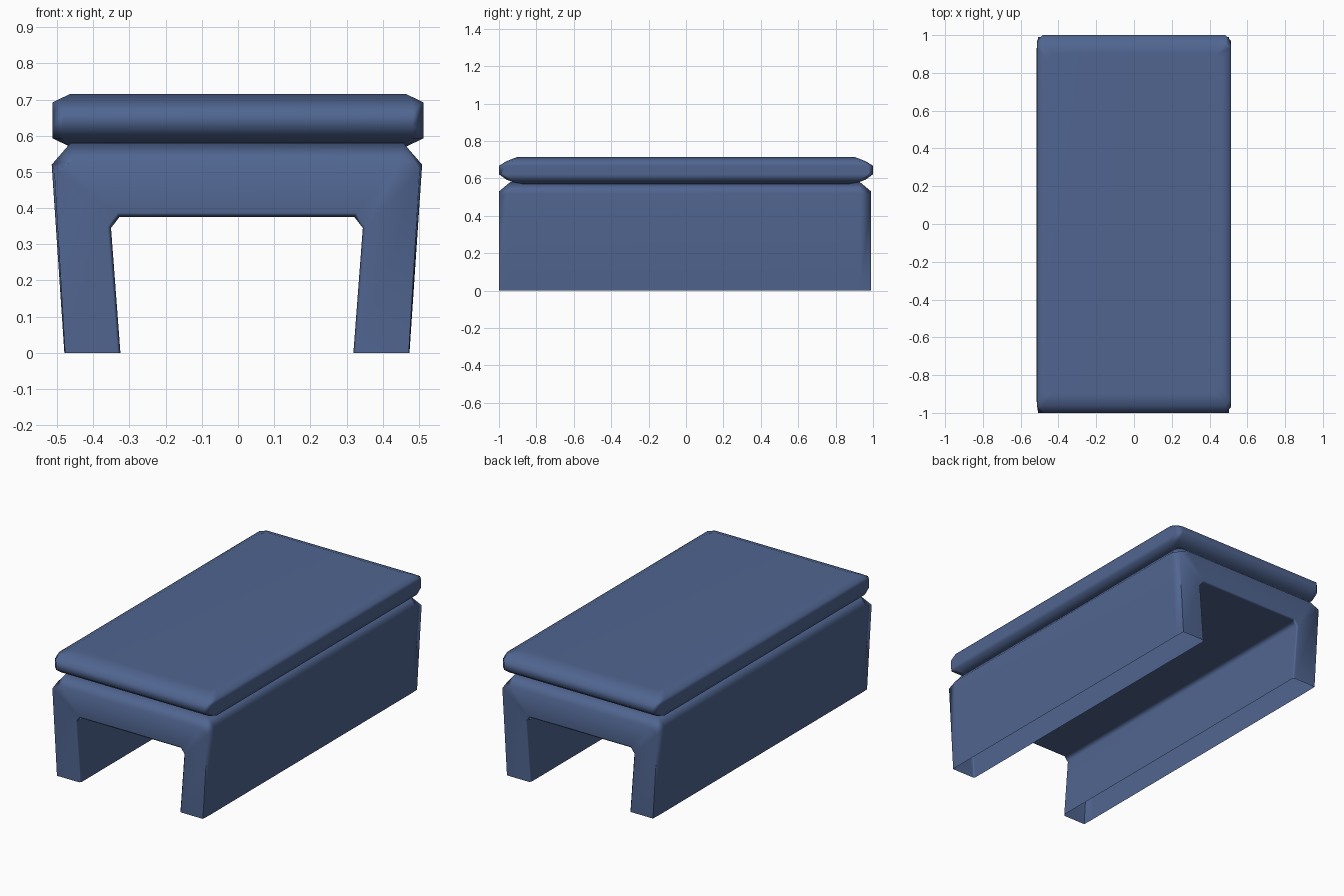
import bpy, bmesh, math

if "Cube" in bpy.data.objects:
    bpy.data.objects.remove(bpy.data.objects["Cube"])

blue = bpy.data.materials.new("blue")
blue.diffuse_color = (0.08, 0.13, 0.28, 1)
blue.use_nodes = True
blue.node_tree.nodes["Principled BSDF"].inputs["Base Color"].default_value = blue.diffuse_color


def loft(name, rings, close_rings=False, close_points=False, caps=False):
    """Skin a list of equal-length point rings with quads."""
    bm = bmesh.new()
    vs = [[bm.verts.new(p) for p in r] for r in rings]
    n, m = len(vs), len(vs[0])
    for i in range(n if close_rings else n - 1):
        a, b = vs[i], vs[(i + 1) % n]
        for j in range(m if close_points else m - 1):
            k = (j + 1) % m
            bm.faces.new((a[j], a[k], b[k], b[j]))
    if caps:
        bm.faces.new(vs[0])
        bm.faces.new(vs[-1])
    bmesh.ops.recalc_face_normals(bm, faces=bm.faces)
    me = bpy.data.meshes.new(name)
    bm.to_mesh(me)
    bm.free()
    me.materials.append(blue)
    ob = bpy.data.objects.new(name, me)
    bpy.context.collection.objects.link(ob)
    bpy.ops.object.select_all(action='DESELECT')
    ob.select_set(True)
    bpy.context.view_layer.objects.active = ob
    bpy.ops.object.shade_smooth_by_angle(angle=math.radians(65))
    w = ob.modifiers.new("Weighted Normal", 'WEIGHTED_NORMAL')
    w.keep_sharp = True
    return ob


def arch(half, y):
    """Symmetric arch section at y from its right half (bottom to top)."""
    pts = half + [(-x, z) for x, z in reversed(half)]
    return [(x - 0.003, y, z) for x, z in pts]


def slab_ring(hx, hy, z, c=0.03):
    """Rectangle with clipped corners."""
    return [(hx, -hy + c, z), (hx, hy - c, z), (hx - c, hy, z), (-hx + c, hy, z),
            (-hx, hy - c, z), (-hx, -hy + c, z), (-hx + c, -hy, z), (hx - c, -hy, z)]


# Arched base: hollow legs, open underneath
outer = [(0.477, 0), (0.512, 0.52), (0.46, 0.58)]
outer_end = [(0.475, 0), (0.505, 0.505), (0.45, 0.53)]
inner_end = [(0.331, 0), (0.358, 0.35), (0.33, 0.387)]
inner = [(0.322, 0), (0.348, 0.345), (0.325, 0.375)]
loft("base", [
    arch(outer_end, -1.0), arch(outer, -0.94), arch(outer, 0.93), arch(outer_end, 0.99),
    arch(inner_end, 0.99), arch(inner, 0.98), arch(inner, -0.99), arch(inner_end, -1.0),
], close_rings=True)

# Padded top cushion with rounded rim
layers = [(0.465, 0.90, 0.57), (0.513, 0.96, 0.593), (0.513, 1.0, 0.622),
          (0.513, 1.0, 0.667), (0.513, 0.96, 0.692), (0.465, 0.90, 0.715)]
loft("cushion", [slab_ring(*l) for l in layers], close_points=True, caps=True)
